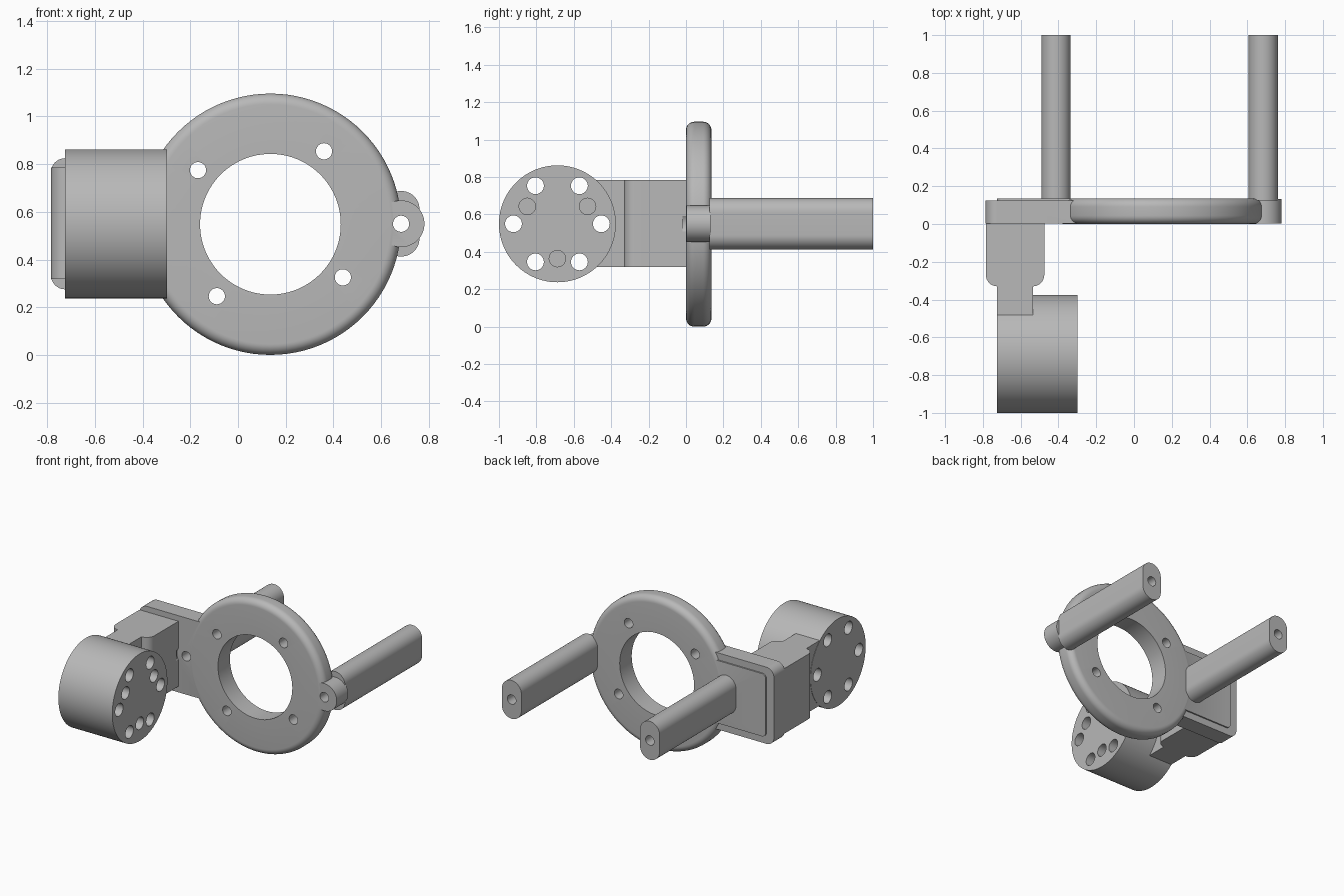
import bpy, bmesh, math
from mathutils import Vector

if "Cube" in bpy.data.objects:
    bpy.data.objects.remove(bpy.data.objects["Cube"])

grey = bpy.data.materials.new("metal_grey")
grey.use_nodes = True
grey.diffuse_color = (0.48, 0.48, 0.48, 1)
grey.node_tree.nodes["Principled BSDF"].inputs["Base Color"].default_value = (0.48, 0.48, 0.48, 1)

CZ = 0.55            # height of the main axis
RING_X = 0.136       # ring centre
POST_X = (-0.413, 0.684)
HUB_Y = -0.6875


def finish(bm, name):
    bmesh.ops.recalc_face_normals(bm, faces=bm.faces)
    me = bpy.data.meshes.new(name)
    bm.to_mesh(me)
    bm.free()
    me.materials.append(grey)
    ob = bpy.data.objects.new(name, me)
    bpy.context.scene.collection.objects.link(ob)
    return ob


def arc(cx, cy, r, a0, a1, n):
    angles = [math.radians(a0 + (a1 - a0) * i / n) for i in range(n + 1)]
    return [(cx + r * math.cos(a), cy + r * math.sin(a)) for a in angles]


def rounded(cx, cy, w, h, r, n=12):
    """Rounded rectangle, stadium or circle outline."""
    pts = []
    for k, (sx, sy) in enumerate(((1, 1), (-1, 1), (-1, -1), (1, -1))):
        for p in arc(cx + sx * (w / 2 - r), cy + sy * (h / 2 - r), r, 90 * k, 90 * k + 90, n):
            if not pts or math.dist(p, pts[-1]) > 1e-5:
                pts.append(p)
    if math.dist(pts[0], pts[-1]) < 1e-5:
        pts.pop()
    return pts


def circle(cx, cy, r, n=12):
    return rounded(cx, cy, 2 * r, 2 * r, r, n)


def prism(name, pts, axis, a, b):
    """Extrude an outline along an axis from a to b."""
    place = {"x": lambda p, t: (t, p[0], p[1]),
             "y": lambda p, t: (p[0], t, p[1]),
             "z": lambda p, t: (p[0], p[1], t)}[axis]
    bm = bmesh.new()
    low = [bm.verts.new(place(p, a)) for p in pts]
    high = [bm.verts.new(place(p, b)) for p in pts]
    bm.faces.new(low)
    bm.faces.new(high)
    for i in range(len(pts)):
        j = (i + 1) % len(pts)
        bm.faces.new((low[i], low[j], high[j], high[i]))
    return finish(bm, name)


def combine(ob, tool, op):
    """Apply a boolean and discard the tool."""
    mod = ob.modifiers.new("bool", "BOOLEAN")
    mod.operation, mod.solver, mod.object = op, "EXACT", tool
    bpy.context.view_layer.objects.active = ob
    bpy.ops.object.modifier_apply(modifier=mod.name)
    bpy.data.objects.remove(tool)


def drill(ob, axis, cx, cy, r, a, b):
    combine(ob, prism("drill", circle(cx, cy, r, 8), axis, a, b), "DIFFERENCE")


# Ring: lathed section with rounded outer edges
R, r_in, depth, f = 0.548, 0.295, 0.136, 0.045
section = [(r_in, 0)] + arc(R - f, f, f, -90, 0, 8) + arc(R - f, depth - f, f, 0, 90, 8) + [(r_in, depth)]
bm = bmesh.new()
loop = [bm.verts.new((RING_X + s, y, R)) for s, y in section]
edges = [bm.edges.new((loop[i], loop[(i + 1) % len(loop)])) for i in range(len(loop))]
bmesh.ops.spin(bm, geom=loop + edges, cent=Vector((RING_X, 0, R)), axis=(0, 1, 0),
               angle=math.tau, steps=96)
bmesh.ops.remove_doubles(bm, verts=bm.verts, dist=1e-5)
ring = finish(bm, "mounting_ring")

# Side plate, raised back panel and ear join the ring
combine(ring, prism("plate", rounded(-0.52, CZ, 0.53, 0.55, 0.06), "y", 0.003, 0.124), "UNION")
combine(ring, prism("panel", rounded(-0.49, CZ, 0.47, 0.45, 0.03), "y", 0.1, 0.134), "UNION")
combine(ring, prism("ear", circle(POST_X[1], CZ, 0.098), "y", 0.002, 0.132), "UNION")
for k in range(4):
    a = math.radians(53.5 + 90 * k)
    drill(ring, "y", RING_X + 0.378 * math.cos(a), CZ + 0.378 * math.sin(a), 0.034, -0.1, 0.3)
for x in POST_X:
    drill(ring, "y", x, CZ, 0.034, -0.1, 0.3)

# Two long posts with through bores
posts = []
for name, x in zip(("right_post", "left_post"), POST_X):
    post = prism(name, rounded(x, CZ, 0.155, 0.275, 0.0775), "y", 0.125, 1.0)
    drill(post, "y", x, CZ, 0.034, 0, 1.1)
    posts.append(post)

# Arm block with rounded shoulders and a narrow neck
outline = ([(-0.784, 0.003)] + arc(-0.724, -0.27, 0.06, 180, 270, 8)
           + [(-0.724, -0.55), (-0.535, -0.55)]
           + arc(-0.535, -0.27, 0.06, 270, 360, 8) + [(-0.475, 0.003)])
arm = prism("arm_and_hub", outline, "z", 0.318, 0.785)
drill(arm, "y", POST_X[0], CZ, 0.075, -0.02, 0.1)

# Hub drum with six through holes and three blind holes
combine(arm, prism("drum", circle(HUB_Y, CZ, 0.3125, 24), "x", -0.726, -0.298), "UNION")
for k in range(6):
    a = math.radians(60 * k)
    drill(arm, "x", HUB_Y + 0.235 * math.cos(a), CZ + 0.235 * math.sin(a), 0.045, -1, 0)
for k in range(3):
    a = math.radians(30 + 120 * k)
    drill(arm, "x", HUB_Y + 0.186 * math.cos(a), CZ + 0.186 * math.sin(a), 0.044, -0.55, 0)

# Smooth round surfaces, keep hard edges
for ob in [ring, arm] + posts:
    bpy.ops.object.select_all(action="DESELECT")
    ob.select_set(True)
    bpy.context.view_layer.objects.active = ob
    bpy.ops.object.shade_smooth_by_angle(angle=math.radians(30))
